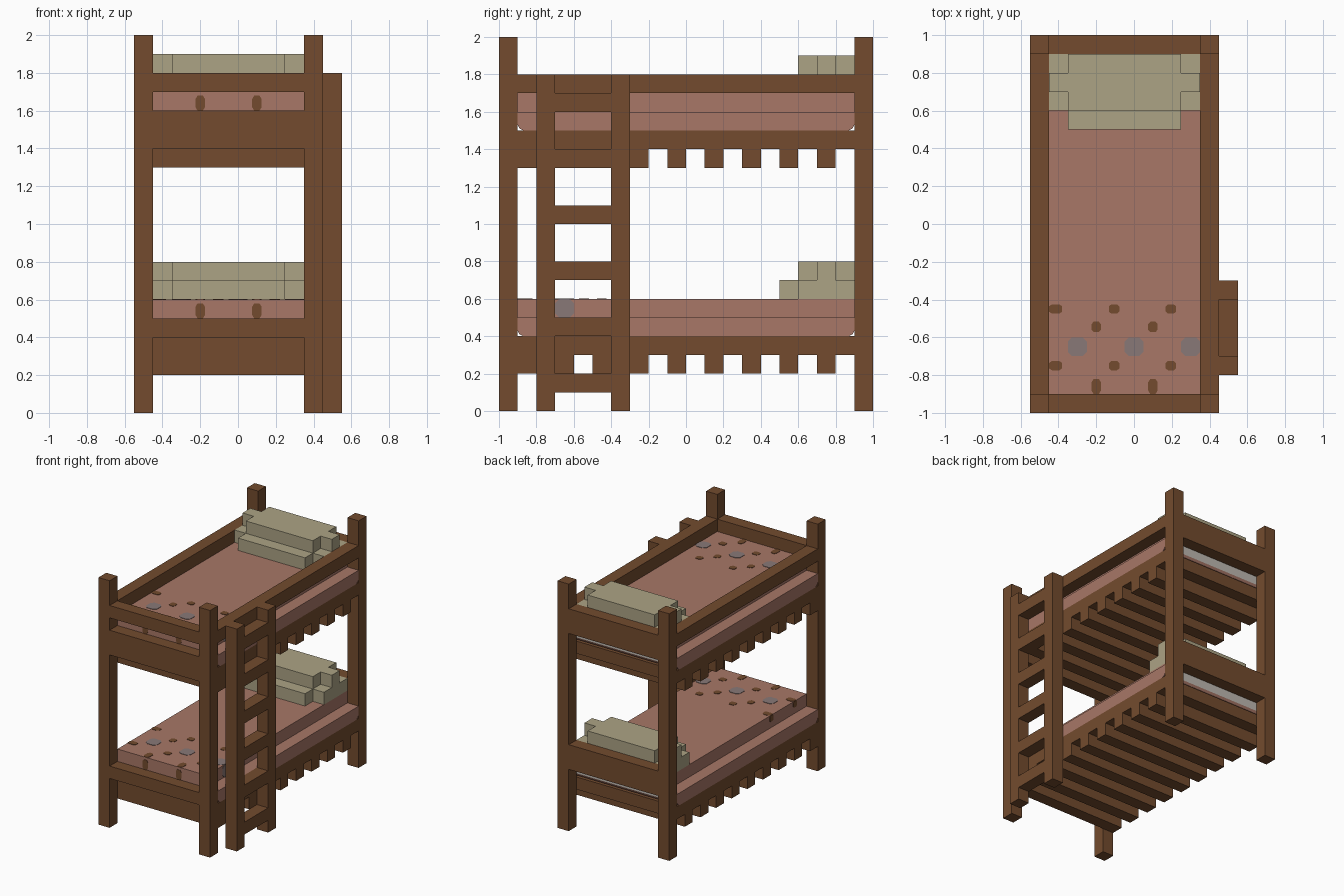
import bpy, bmesh, math
from mathutils import Vector

if "Cube" in bpy.data.objects:
    bpy.data.objects.remove(bpy.data.objects["Cube"], do_unlink=True)


def material(name, rgb):
    lin = [((c / 255 + 0.055) / 1.055) ** 2.4 for c in rgb] + [1.0]
    m = bpy.data.materials.new(name)
    m.use_nodes = True
    m.diffuse_color = lin
    m.node_tree.nodes["Principled BSDF"].inputs["Base Color"].default_value = lin
    return m


WOOD = material("brown wood", (115, 75, 46))
PINK = material("dusty pink cloth", (168, 119, 103))
CREAM = material("cream pillow", (172, 163, 133))
GREY = material("grey spot", (137, 121, 119))
PALE = material("pale grey cloth", (190, 184, 176))


def finish(name, bm, mats):
    bmesh.ops.recalc_face_normals(bm, faces=bm.faces)
    me = bpy.data.meshes.new(name)
    for m in mats:
        me.materials.append(m)
    bm.to_mesh(me)
    bm.free()
    ob = bpy.data.objects.new(name, me)
    bpy.context.collection.objects.link(ob)
    return ob


def prism(bm, points, offset):
    """Extrude a flat outline by an offset vector."""
    face = bm.faces.new([bm.verts.new(p) for p in points])
    new = bmesh.ops.extrude_face_region(bm, geom=[face])["geom"]
    verts = [v for v in new if isinstance(v, bmesh.types.BMVert)]
    bmesh.ops.translate(bm, vec=Vector(offset), verts=verts)


def add_box(bm, x0, x1, y0, y1, z0, z1):
    prism(bm, [(x0, y0, z0), (x1, y0, z0), (x1, y1, z0), (x0, y1, z0)], (0, 0, z1 - z0))


def box(name, *dims, mat=WOOD):
    bm = bmesh.new()
    add_box(bm, *dims)
    return finish(name, bm, [mat])


def spot(name, centre, u, v, normal, w, h, mat):
    """Thin eight-sided plate lying on a face."""
    c, u, v, n = Vector(centre), Vector(u), Vector(v), Vector(normal)
    k = 0.55
    ring = [(1, k), (k, 1), (-k, 1), (-1, k), (-1, -k), (-k, -1), (k, -1), (1, -k)]
    bm = bmesh.new()
    prism(bm, [c + u * (a * w / 2) + v * (b * h / 2) - n * 0.001 for a, b in ring], n * 0.004)
    finish(name, bm, [mat])


X, Y, Z = (1, 0, 0), (0, 1, 0), (0, 0, 1)
L, R = -0.55, 0.45          # outer sides of the frame
l, r = L + 0.1, R - 0.1     # inner sides of the frame

# Corner posts
for xn, x in (("right", L), ("left", r)):
    for yn, y in (("front", -1), ("back", 0.9)):
        box(f"{yn}_{xn}_post", x, x + 0.1, y, y + 0.1, 0, 2)

# Guard rails around the upper bunk
box("right_guard_rail", L, l, -0.9, 0.9, 1.7, 1.8)
box("left_guard_rail", r, R, -0.9, 0.9, 1.7, 1.8)
box("front_guard_rail", l, r, -1, -0.9, 1.7, 1.8)

# End boards
box("upper_footboard", l, r, -1, -0.9, 1.4, 1.6)
box("lower_footboard", l, r, -1, -0.9, 0.4, 0.5)
box("upper_headboard", l, r, 0.9, 1, 1.6, 1.8)
box("lower_headboard", l, r, 0.9, 1, 0.5, 0.7)

# Ladder on the left side
for n, y in (("front", -0.8), ("back", -0.4)):
    box(f"ladder_{n}_upright", R, R + 0.1, y, y + 0.1, 0, 1.8)
for i in range(6):
    z = 0.1 + 0.3 * i
    box(f"ladder_rung_{i + 1}", R, R + 0.1, -0.7, -0.4, z, z + 0.1)


def bunk(label, z):
    """One bed level: z is the underside of its slats."""
    box(f"{label}_bed_base", L, R, -0.9, 0.9, z + 0.1, z + 0.2)
    bm = bmesh.new()
    for i in range(9):
        y = -0.9 + 0.2 * i
        add_box(bm, L, R, y, y + 0.1, z, z + 0.1)
    finish(f"{label}_slats", bm, [WOOD])

    # Mattress: wide lower layer with clipped bottom corners, narrower top layer
    b, m, t = z + 0.2, z + 0.3, z + 0.4
    bm = bmesh.new()
    prism(bm, [(L, y, h) for y, h in ((-0.9, m), (-0.9, b + 0.03), (-0.89, b + 0.01),
                                      (-0.87, b), (0.87, b), (0.89, b + 0.01),
                                      (0.9, b + 0.03), (0.9, m))], (R - L, 0, 0))
    add_box(bm, l, r, -0.9, 0.9, m, t)
    ob = finish(f"{label}_mattress", bm, [PINK, PALE])
    for p in ob.data.polygons:
        p.material_index = 1 if p.normal.y > 0.9 else 0

    # Blanket spots on the top
    for y in (-0.45, -0.75):
        spot(f"{label}_brown_spot", (-0.415, y, t), X, Y, Z, 0.07, 0.05, WOOD)
        spot(f"{label}_brown_side_spot", (l, y, t - 0.025), Y, Z, (-1, 0, 0), 0.05, 0.05, WOOD)
        for x in (-0.105, 0.195):
            spot(f"{label}_brown_spot", (x, y, t), X, Y, Z, 0.055, 0.05, WOOD)
    for x in (-0.2, 0.1):
        spot(f"{label}_brown_spot", (x, -0.545, t), X, Y, Z, 0.05, 0.055, WOOD)
        spot(f"{label}_brown_edge_spot", (x, -0.86, t), X, Y, Z, 0.05, 0.08, WOOD)
        spot(f"{label}_brown_front_spot", (x, -0.9, m + 0.04), X, Z, (0, -1, 0), 0.05, 0.08, WOOD)
    for x in (-0.3, 0, 0.3):
        spot(f"{label}_grey_spot", (x, -0.65, t), X, Y, Z, 0.1, 0.1, GREY)
    spot(f"{label}_grey_side_spot", (r, -0.65, m + 0.05), Y, Z, X, 0.1, 0.1, GREY)

    # Pillow: stepped layers
    bm = bmesh.new()
    for dims in ((l, r, 0.6, 0.9, t, t + 0.1),
                 (l + 0.1, r - 0.1, 0.5, 0.6, t, t + 0.1),
                 (l + 0.1, r - 0.1, 0.6, 0.9, t + 0.1, t + 0.2),
                 (l, l + 0.1, 0.7, 0.8, t + 0.1, t + 0.2),
                 (r - 0.1, r, 0.7, 0.8, t + 0.1, t + 0.2)):
        add_box(bm, *dims)
    finish(f"{label}_pillow", bm, [CREAM])


bunk("lower", 0.2)
bunk("upper", 1.3)
